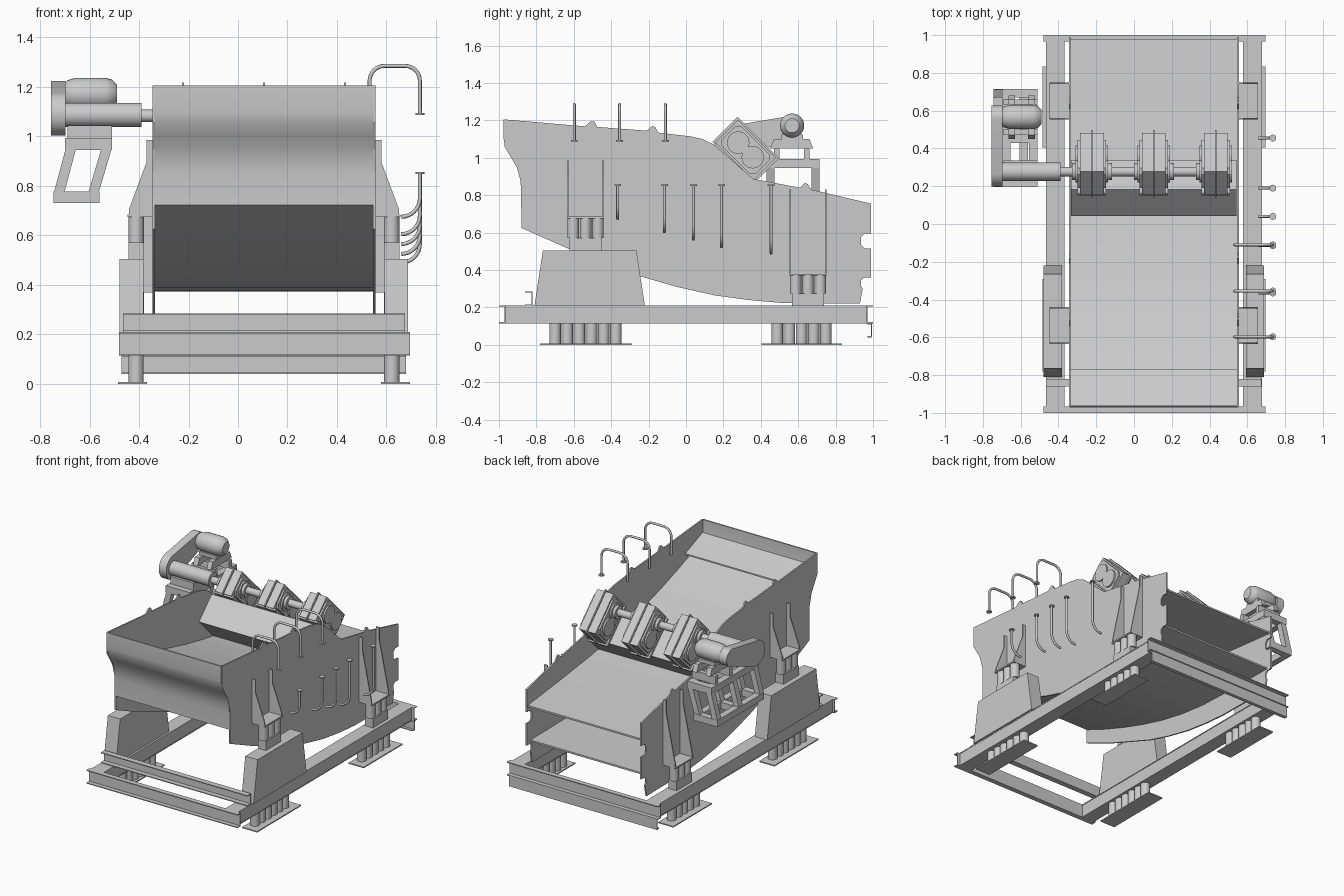
import bpy, bmesh
from math import sin, cos, pi, radians
from mathutils import Vector

if "Cube" in bpy.data.objects:
    bpy.data.objects.remove(bpy.data.objects["Cube"])

CX = 0.105          # centre plane of the screen body
R = 0.7071


def finish(bm, name, smooth=False):
    bmesh.ops.recalc_face_normals(bm, faces=bm.faces)
    me = bpy.data.meshes.new(name)
    bm.to_mesh(me)
    bm.free()
    ob = bpy.data.objects.new(name, me)
    bpy.context.collection.objects.link(ob)
    if smooth:
        bpy.ops.object.select_all(action='DESELECT')
        ob.select_set(True)
        bpy.context.view_layer.objects.active = ob
        bpy.ops.object.shade_smooth_by_angle(angle=radians(35))
    return ob


def extrude(name, base, vec, smooth=False):
    bm = bmesh.new()
    a = [bm.verts.new(Vector(p)) for p in base]
    b = [bm.verts.new(Vector(p) + Vector(vec)) for p in base]
    bm.faces.new(a)
    bm.faces.new(b)
    n = len(a)
    for i in range(n):
        bm.faces.new((a[i], a[(i + 1) % n], b[(i + 1) % n], b[i]))
    return finish(bm, name, smooth)


def prism(name, yz, x0, x1, smooth=False):
    return extrude(name, [(x0, y, z) for y, z in yz], (x1 - x0, 0, 0), smooth)


def box(name, x0, x1, y0, y1, z0, z1):
    return prism(name, [(y0, z0), (y1, z0), (y1, z1), (y0, z1)], x0, x1)


def sheet(name, yz, off, smooth=False):
    back = [(y + off[0], z + off[1]) for y, z in reversed(yz)]
    return prism(name, yz + back, -0.34, 0.55, smooth)


def arc(cy, cz, r, a0=0, a1=360, n=24):
    m = n if a1 - a0 < 360 else n - 1
    return [(cy + r * cos(radians(a0) + radians(a1 - a0) * i / n),
             cz + r * sin(radians(a0) + radians(a1 - a0) * i / n)) for i in range(m + 1)]


def xcyl(name, x0, x1, y, z, r):
    return prism(name, arc(y, z, r), x0, x1, True)


def zcyl(name, x, y, z0, z1, r):
    return extrude(name, [(a, b, z0) for a, b in arc(x, y, r, n=20)], (0, 0, z1 - z0), True)


def bar(name, p, q, w):
    # square bar with horizontal ends between two points
    h = w / 2
    base = [(p[0] + a, p[1] + b, p[2]) for a, b in ((-h, -h), (h, -h), (h, h), (-h, h))]
    return extrude(name, base, Vector(q) - Vector(p))


def pipe(name, pts, r=0.008):
    cu = bpy.data.curves.new(name, 'CURVE')
    cu.dimensions = '3D'
    cu.bevel_depth, cu.bevel_resolution, cu.use_fill_caps = r, 2, True
    sp = cu.splines.new('POLY')
    sp.points.add(len(pts) - 1)
    for q, p in zip(sp.points, pts):
        q.co = (*p, 1)
    ob = bpy.data.objects.new(name, cu)
    bpy.context.collection.objects.link(ob)


def channel(name, x0, x1, yweb, yflange, z0, z1, t=0.006):
    d = t if yflange > yweb else -t
    prism(name, [(yweb, z0), (yflange, z0), (yflange, z0 + t), (yweb + d, z0 + t),
                 (yweb + d, z1 - t), (yflange, z1 - t), (yflange, z1), (yweb, z1)], x0, x1)


# base frame cross members
channel("front_cross_beam", -0.48, 0.695, -0.965, -1.0, 0.115, 0.21)
channel("rear_cross_beam", -0.48, 0.695, 0.965, 1.0, 0.115, 0.21)
channel("front_tie_channel", -0.465, 0.675, -0.82, -0.86, 0.21, 0.285)
channel("rear_tie_channel", -0.47, 0.68, 0.995, 0.97, 0.04, 0.115)

# side plate outline with lifting lugs and rear notches (y, z)
plate = [(-0.97, 1.205), (-0.54, 1.168), (-0.51, 1.195), (-0.49, 1.195), (-0.475, 1.165),
         (-0.21, 1.145), (-0.18, 1.17), (-0.165, 1.165), (-0.15, 1.135), (0.02, 1.115),
         (0.09, 1.10), (0.15, 1.07), (0.36, 0.887), (0.61, 0.84), (0.635, 0.865), (0.65, 0.86),
         (0.67, 0.83), (0.99, 0.755), (0.99, 0.595), (0.955, 0.595), (0.935, 0.575),
         (0.935, 0.535), (0.955, 0.515), (0.99, 0.515), (0.99, 0.36), (0.955, 0.36),
         (0.935, 0.345), (0.935, 0.315), (0.945, 0.30), (0.93, 0.22), (0.5, 0.225),
         (0.33, 0.24), (0.15, 0.265), (-0.05, 0.31), (-0.24, 0.365), (-0.62, 0.51),
         (-0.88, 0.625), (-0.88, 0.86), (-0.905, 0.95), (-0.97, 1.06)]

for s, side in ((-1, "left"), (1, "right")):
    X = lambda o: CX + s * o
    prism(side + "_side_plate", plate, X(0.440), X(0.45))
    # long beam: web body with flanges
    box(side + "_long_beam", X(0.476), X(0.570), -0.965, 0.965, 0.121, 0.204)
    for z in (0.115, 0.204):
        box(side + "_beam_flange", X(0.473), X(0.572), -0.98, 0.99, z, z + 0.006)
    # front pedestal
    prism(side + "_pedestal", [(-0.81, 0.21), (-0.22, 0.21), (-0.265, 0.505), (-0.765, 0.505)],
          X(0.487), X(0.583))
    # ground pads and isolation springs
    for y0, y1, ys, n in ((-0.78, -0.29, -0.70, 6), (0.405, 0.835, 0.488, 5)):
        box(side + "_ground_pad", X(0.473), X(0.59), y0, y1, 0, 0.008)
        for i in range(n):
            zcyl(side + "_ground_spring", X(0.517), ys + i * 0.065, 0.008, 0.115, 0.031)
    # spring seats, body springs and gusset brackets
    for yc, zb, zs, zt, ztop in ((-0.537, 0.505, 0.572, 0.675, 0.985), (0.652, 0.21, 0.275, 0.37, 0.83)):
        box(side + "_spring_seat", X(0.485), X(0.548), yc - 0.085, yc + 0.085, zb, zs)
        for i in (-1, 0, 1):
            zcyl(side + "_body_spring", X(0.516), yc + i * 0.066, zs, zt, 0.031)
        box(side + "_bracket_plate", X(0.45), X(0.552), yc - 0.098, yc + 0.098, zt, zt + 0.01)
        for y in (yc - 0.098, yc + 0.09):
            extrude(side + "_bracket_gusset",
                    [(X(0.45), y, zt), (X(0.546), y, zt), (X(0.546), y, zt + 0.03),
                     (X(0.475), y, ztop - 0.09), (X(0.475), y, ztop), (X(0.45), y, ztop)], (0, 0.008, 0))

# feed wall, feed lip, two curved screen decks
sheet("feed_wall", [(-0.975, 1.205), (-0.975, 1.10), (-0.968, 1.06), (-0.938, 1.005), (-0.903, 0.95),
                    (-0.887, 0.89), (-0.882, 0.84), (-0.882, 0.728)], (0.01, 0), True)
sheet("feed_lip", [(-0.963, 1.115), (-0.90, 1.09), (-0.77, 1.04)], (0, -0.01))
sheet("upper_deck", [(-0.88, 1.03), (-0.7, 0.963), (-0.5, 0.895), (-0.3, 0.838), (-0.1, 0.79),
                     (0.1, 0.75), (0.3, 0.72), (0.62, 0.68), (0.98, 0.64)], (0, -0.012))
sheet("lower_deck", [(-0.88, 0.735), (-0.7, 0.66), (-0.5, 0.585), (-0.3, 0.52), (-0.1, 0.465),
                     (0.1, 0.425), (0.3, 0.40), (0.6, 0.388), (0.95, 0.385)], (0, -0.012), True)


# exciters, built in axes tilted 45 degrees
def tilt(u, v):
    return (0.318 + R * (u + v), 1.042 + R * (v - u))


def tilted(name, u0, u1, v0, v1, x, h, c=0.0):
    if c:
        pts = [(u0 + c, v0), (u1 - c, v0), (u1, v0 + c), (u1, v1 - c),
               (u1 - c, v1), (u0 + c, v1), (u0, v1 - c), (u0, v0 + c)]
    else:
        pts = [(u0, v0), (u1, v0), (u1, v1), (u0, v1)]
    prism(name, [tilt(*p) for p in pts], x - h, x + h)


tilted("exciter_beam", -0.09, 0.13, -0.30, -0.10, CX, 0.438)
exciters = (-0.223, 0.105, 0.433)
for x in exciters:
    tilted("exciter_base", -0.135, 0.155, -0.10, -0.085, x, 0.075)
    tilted("exciter_body", -0.143, 0.145, -0.09, 0.085, x, 0.063)
    tilted("exciter_cover", -0.13, 0.13, -0.075, 0.075, x, 0.075, 0.025)
    tilted("exciter_fin", -0.155, 0.158, -0.095, 0.095, x, 0.004)
    for u in (-0.055, 0.055):
        y, z = tilt(u, 0)
        xcyl("bearing_cap", x - 0.086, x + 0.086, y, z, 0.06)

# drive shafts with coupling flanges
sy, sz = tilt(-0.058, 0)
for a, b in ((-0.40, -0.223), (-0.223, 0.105), (0.105, 0.433)):
    xcyl("drive_shaft", a, b, sy, sz, 0.025)
for x in exciters:
    for d in (-0.096, 0.096):
        if x + d < 0.5:
            xcyl("coupling_flange", x + d - 0.01, x + d + 0.01, sy, sz, 0.045)
xcyl("shaft_housing", -0.70, -0.39, sy, 1.087, 0.049)

# belt guard: rounded hull around both pulleys
prism("belt_guard", arc(0.285, 1.09, 0.087, 105, 285, 16) + arc(0.567, 1.165, 0.06, -75, 105, 16),
      -0.755, -0.697, True)

# motor with rounded ends
bm = bmesh.new()
rings = []
for x, r in ((-0.70, 0.045), (-0.69, 0.055), (-0.655, 0.065), (-0.535, 0.065), (-0.51, 0.058), (-0.49, 0.038)):
    rings.append([bm.verts.new((x, y, z)) for y, z in arc(0.567, 1.172, r)])
for a, b in zip(rings, rings[1:]):
    for i in range(24):
        bm.faces.new((a[i], a[(i + 1) % 24], b[(i + 1) % 24], b[i]))
bm.faces.new(rings[0])
bm.faces.new(rings[-1])
finish(bm, "motor", True)

# motor seat: two slide rails with a foot plate
for x in (-0.665, -0.56):
    prism("motor_slide_rail", [(0.45, 1.05), (0.47, 1.10), (0.66, 1.10), (0.68, 1.05)], x, x + 0.035)
box("motor_foot", -0.66, -0.53, 0.51, 0.625, 1.10, 1.125)
for y in (0.47, 0.63):
    box("motor_seat_block", -0.69, -0.51, y, y + 0.03, 0.993, 1.05)
box("housing_saddle", -0.69, -0.51, 0.235, 0.335, 0.993, 1.045)

# drive stand: two rings joined by leaning legs
for x0, x1, z0, z1, nm in ((-0.70, -0.51, 0.945, 0.993, "top"), (-0.745, -0.56, 0.73, 0.777, "bottom")):
    for a in (x0, x1 - 0.045):
        box("stand_%s_rail" % nm, a, a + 0.045, 0.195, 0.715, z0, z1)
    for y in (0.195, 0.43, 0.67):
        box("stand_%s_cross_bar" % nm, x0, x1, y, y + 0.045, z0, z1)
for xt, xb in ((-0.677, -0.722), (-0.533, -0.583)):
    for y in (0.218, 0.4525, 0.692):
        bar("stand_leg", (xb, y, 0.777), (xt, y, 0.945), 0.042)

# overhead spray pipes arching over the right plate
for y in (-0.597, -0.355, -0.11):
    pts = [(0.532, y, 1.10)]
    pts += [(a, y, b) for a, b in reversed(arc(0.592, 1.225, 0.06, 90, 180, 8))]
    pts += [(a, y, b) for a, b in reversed(arc(0.675, 1.225, 0.06, 0, 90, 8))]
    pipe("overhead_spray_pipe", pts + [(0.735, y, 1.09)])
    zcyl("spray_pipe_flange", 0.735, y, 1.087, 1.095, 0.018)

# side spray pipes hooking inwards
for y, z in ((-0.365, 0.675), (-0.115, 0.605), (0.04, 0.565), (0.19, 0.525), (0.455, 0.49)):
    pts = [(0.735, y, 0.85)] + [(0.66 + 0.075 * cos(t * pi / 16), y, z + 0.075 - 0.075 * sin(t * pi / 16))
                                for t in range(9)]
    pipe("side_spray_pipe", pts)
    zcyl("side_pipe_flange", 0.735, y, 0.848, 0.856, 0.018)
